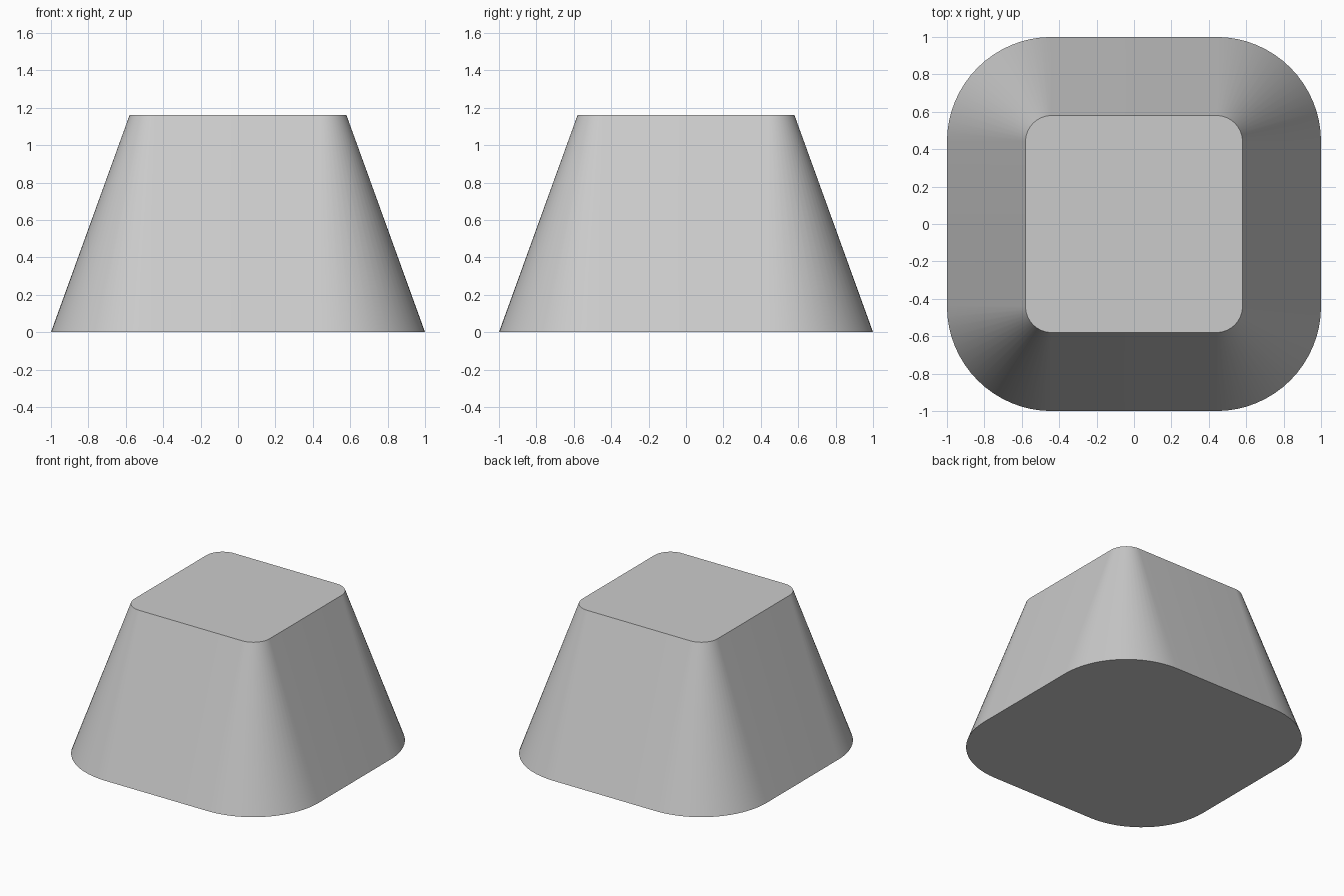
import bpy
import bmesh
from math import cos, sin, pi, radians

cube = bpy.data.objects.get("Cube")
if cube:
    bpy.data.objects.remove(cube, do_unlink=True)

CORNER = 0.44      # corner arc centres, shared by base and top
HEIGHT = 1.16
BASE_HALF, TOP_HALF = 1.0, 0.58
STEPS = 16         # segments per rounded corner


def rounded_square(bm, half, z):
    """Ring of vertices for a square with rounded corners."""
    radius = half - CORNER
    ring = []
    for q, (sx, sy) in enumerate([(1, 1), (-1, 1), (-1, -1), (1, -1)]):
        for i in range(STEPS + 1):
            a = (q + i / STEPS) * pi / 2
            ring.append(bm.verts.new((sx * CORNER + radius * cos(a),
                                      sy * CORNER + radius * sin(a), z)))
    return ring


# Plain grey material
grey = bpy.data.materials.new("plain_grey")
grey.use_nodes = True
grey.diffuse_color = (0.6, 0.6, 0.6, 1)
bsdf = next(n for n in grey.node_tree.nodes if n.type == 'BSDF_PRINCIPLED')
bsdf.inputs["Base Color"].default_value = (0.6, 0.6, 0.6, 1)

# Tapered block: two rounded squares joined by drafted walls
bm = bmesh.new()
base = rounded_square(bm, BASE_HALF, 0)
top = rounded_square(bm, TOP_HALF, HEIGHT)
count = len(base)
for i in range(count):
    j = (i + 1) % count
    bm.faces.new((base[i], base[j], top[j], top[i]))
bm.faces.new(top)
bm.faces.new(base[::-1])

mesh = bpy.data.meshes.new("tapered_block")
bm.to_mesh(mesh)
bm.free()
mesh.materials.append(grey)
block = bpy.data.objects.new("tapered_block", mesh)
bpy.context.collection.objects.link(block)

# Smooth walls with crisp top and bottom rims
bpy.ops.object.select_all(action='DESELECT')
block.select_set(True)
bpy.context.view_layer.objects.active = block
bpy.ops.object.shade_smooth_by_angle(angle=radians(30))
